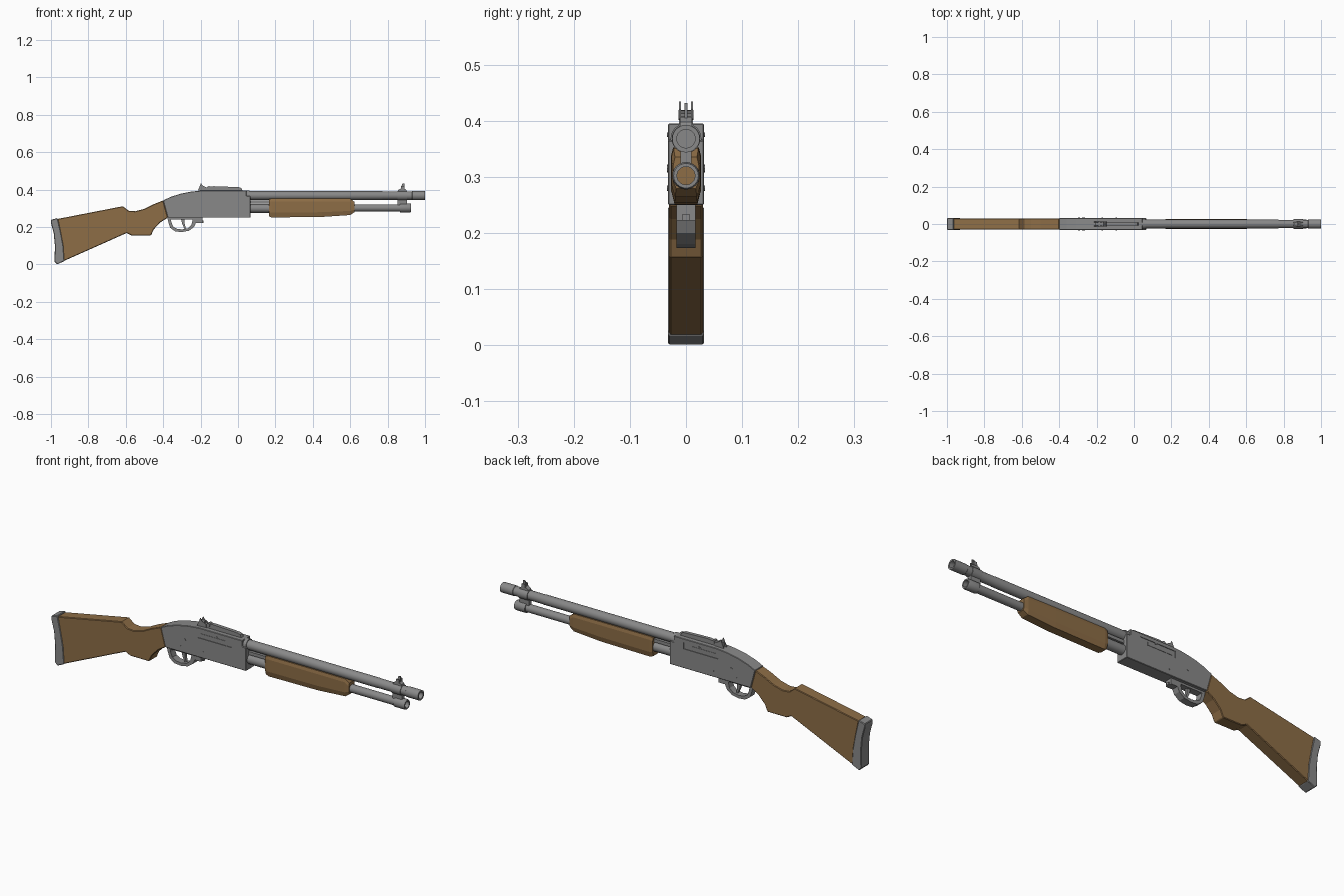
import bpy, bmesh, math


def material(name, rgb):
    m = bpy.data.materials.new(name)
    m.diffuse_color = (*rgb, 1)
    return m


STEEL = material("grey steel", (0.25, 0.25, 0.25))
WOOD = material("brown wood", (0.27, 0.155, 0.062))


def finish(bm, name, mat, bevel=0.0, smooth=False):
    bmesh.ops.recalc_face_normals(bm, faces=bm.faces)
    me = bpy.data.meshes.new(name)
    bm.to_mesh(me)
    bm.free()
    me.materials.append(mat)
    if smooth:
        me.shade_smooth()
        me.set_sharp_from_angle(angle=math.radians(35))
    ob = bpy.data.objects.new(name, me)
    bpy.context.collection.objects.link(ob)
    if bevel:
        b = ob.modifiers.new("bevel", 'BEVEL')
        b.width = bevel
        b.segments = 1
        b.limit_method = 'ANGLE'
        b.angle_limit = math.radians(50)
    return ob


def slab(name, pts, half, mat=STEEL, bevel=0.0, y=0.0):
    """Side profile (x, z) extruded across y."""
    bm = bmesh.new()
    a = [bm.verts.new((x, y - half, z)) for x, z in pts]
    b = [bm.verts.new((x, y + half, z)) for x, z in pts]
    bm.faces.new(a)
    bm.faces.new(b)
    n = len(pts)
    for i in range(n):
        j = (i + 1) % n
        bm.faces.new((a[i], a[j], b[j], b[i]))
    return finish(bm, name, mat, bevel)


def box(name, x0, x1, z0, z1, half, mat=STEEL, y=0.0):
    return slab(name, [(x0, z0), (x1, z0), (x1, z1), (x0, z1)], half, mat, y=y)


def lathe(name, profile, zc, n=24, mat=STEEL):
    """(x, radius) profile turned about a line along x; radius 0 closes an end."""
    bm = bmesh.new()
    rings = []
    for x, r in profile:
        rings.append([bm.verts.new((x, r * math.cos(2 * math.pi * i / n),
                                    zc + r * math.sin(2 * math.pi * i / n))) for i in range(n)])
    for p, q in zip(rings, rings[1:]):
        for i in range(n):
            j = (i + 1) % n
            bm.faces.new((p[i], p[j], q[j], q[i]))
    bm.faces.new(rings[0])
    bm.faces.new(rings[-1])
    return finish(bm, name, mat, smooth=True)


def loft(name, sections, mat):
    """Skin a list of equal-length point rings and cap the ends."""
    bm = bmesh.new()
    rings = [[bm.verts.new(p) for p in s] for s in sections]
    for p, q in zip(rings, rings[1:]):
        for i in range(len(p)):
            j = (i + 1) % len(p)
            bm.faces.new((p[i], p[j], q[j], q[i]))
    bm.faces.new(rings[0])
    bm.faces.new(rings[-1])
    return finish(bm, name, mat)


# wooden stock with grip
slab("stock", [(-0.40, 0.342), (-0.45, 0.322), (-0.50, 0.297), (-0.55, 0.284), (-0.585, 0.287),
               (-0.615, 0.311), (-0.965, 0.243), (-0.95, 0.17), (-0.937, 0.10), (-0.932, 0.018),
               (-0.595, 0.168), (-0.57, 0.155), (-0.465, 0.155), (-0.45, 0.188),
               (-0.415, 0.225), (-0.375, 0.25)], 0.030, WOOD, 0.003)

# butt pad
slab("butt_pad", [(-0.965, 0.248), (-1.0, 0.238), (-1.0, 0.222), (-0.985, 0.165), (-0.979, 0.10),
                  (-0.981, 0.015), (-0.967, 0.0), (-0.928, 0.018), (-0.934, 0.10),
                  (-0.947, 0.17)], 0.032, STEEL, 0.003)

# receiver, with a shallow port cut in each side
receiver = slab("receiver", [(-0.375, 0.25), (0.066, 0.25), (0.066, 0.365), (0.045, 0.365),
                             (0.045, 0.395), (-0.19, 0.395), (-0.25, 0.389), (-0.31, 0.377),
                             (-0.36, 0.361), (-0.40, 0.342)], 0.032, STEEL, 0.002)
for side in (-1, 1):
    cutter = box("port_cutter", -0.20, -0.01, 0.345, 0.377, 0.003, y=side * 0.032)
    cutter.hide_render = True
    cutter.hide_viewport = True
    mod = receiver.modifiers.new("port", 'BOOLEAN')
    mod.object = cutter
    mod.solver = 'EXACT'
    box("bolt", -0.185, -0.05, 0.352, 0.368, 0.0012, y=side * 0.0295)

# cross pins
for i, (x, z, r) in enumerate([(-0.27, 0.315, 0.007), (-0.295, 0.28, 0.005),
                               (-0.17, 0.28, 0.005), (-0.095, 0.375, 0.004)]):
    slab(f"pin_{i + 1}", [(x + r * math.cos(k * math.pi / 4), z + r * math.sin(k * math.pi / 4))
                          for k in range(8)], 0.0335)

# trigger guard: outer loop, then back along the inner loop
slab("trigger_guard", [(-0.19, 0.25), (-0.19, 0.222), (-0.225, 0.222), (-0.235, 0.20),
                       (-0.262, 0.18), (-0.30, 0.173), (-0.335, 0.176), (-0.362, 0.195),
                       (-0.372, 0.225), (-0.378, 0.25), (-0.36, 0.25), (-0.356, 0.225),
                       (-0.347, 0.202), (-0.328, 0.191), (-0.30, 0.187), (-0.268, 0.193),
                       (-0.25, 0.21), (-0.243, 0.235), (-0.243, 0.25)], 0.017)
box("guard_plate", -0.37, -0.20, 0.24, 0.252, 0.017)
box("guard_button", -0.192, -0.184, 0.222, 0.234, 0.006)
slab("trigger", [(-0.305, 0.245), (-0.298, 0.215), (-0.286, 0.19), (-0.279, 0.193),
                 (-0.285, 0.217), (-0.285, 0.245)], 0.007)

# barrel with bore, and its collar at the receiver
lathe("barrel", [(0.03, 0.0235), (0.77, 0.0235), (0.775, 0.0225), (0.93, 0.0225), (0.932, 0.0245),
                 (1.0, 0.0245), (1.0, 0.0165), (0.55, 0.0165)], 0.368)
lathe("barrel_collar", [(0.03, 0.0275), (0.062, 0.0275)], 0.368)

# magazine tube, open at the front so the wood shows inside
lathe("magazine_tube", [(0.61, 0.016), (0.61, 0.0195), (0.865, 0.0195), (0.865, 0.0245),
                        (0.918, 0.0245), (0.925, 0.022), (0.925, 0.016), (0.63, 0.016)], 0.302)
lathe("magazine_tube_rear", [(0.05, 0.0235), (0.18, 0.0235)], 0.299)
lathe("magazine_plug", [(0.626, 0.016), (0.632, 0.016)], 0.302, mat=WOOD)
box("action_bar", 0.06, 0.18, 0.325, 0.341, 0.014)

# wooden pump grip: stations of x, top, bottom, chamfer height, half width
stations = [(0.165, 0.348, 0.258, 0.28, 0.025), (0.18, 0.352, 0.251, 0.277, 0.027),
            (0.45, 0.352, 0.254, 0.279, 0.027), (0.60, 0.351, 0.264, 0.286, 0.026),
            (0.622, 0.335, 0.279, 0.292, 0.023)]
loft("pump_grip", [[(x, -w * 0.85, t), (x, -w, t - 0.015), (x, -w, c), (x, -w * 0.75, b),
                    (x, w * 0.75, b), (x, w, c), (x, w, t - 0.015), (x, w * 0.85, t)]
                   for x, t, b, c, w in stations], WOOD)

# front band and sight
lathe("barrel_band", [(0.852, 0.0255), (0.904, 0.0255)], 0.368)
box("band_bridge", 0.852, 0.904, 0.318, 0.35, 0.010)
slab("front_sight_base", [(0.85, 0.385), (0.857, 0.398), (0.87, 0.406), (0.888, 0.406),
                          (0.90, 0.398), (0.905, 0.385)], 0.011)
slab("front_sight_post", [(0.872, 0.40), (0.876, 0.425), (0.88, 0.432), (0.89, 0.432),
                          (0.89, 0.40)], 0.003)
for side in (-1, 1):
    slab("front_sight_ear", [(0.87, 0.402), (0.873, 0.42), (0.89, 0.42), (0.89, 0.402)],
         0.002, y=side * 0.0105)

# rear sight rail with two ears and an aperture block
slab("sight_rail", [(-0.205, 0.39), (-0.205, 0.406), (-0.17, 0.412), (-0.13, 0.418), (0.005, 0.413),
                    (0.018, 0.408), (0.026, 0.39)], 0.009)
box("sight_block", -0.205, -0.182, 0.402, 0.418, 0.012)
for side in (-1, 1):
    slab("rear_sight_ear", [(-0.215, 0.394), (-0.198, 0.434), (-0.19, 0.422), (-0.165, 0.41),
                            (-0.165, 0.394)], 0.002, y=side * 0.0105)
slab("sight_screw", [(-0.155 + 0.009 * math.cos(k * math.pi / 4),
                      0.41 + 0.009 * math.sin(k * math.pi / 4)) for k in range(8)], 0.013)
